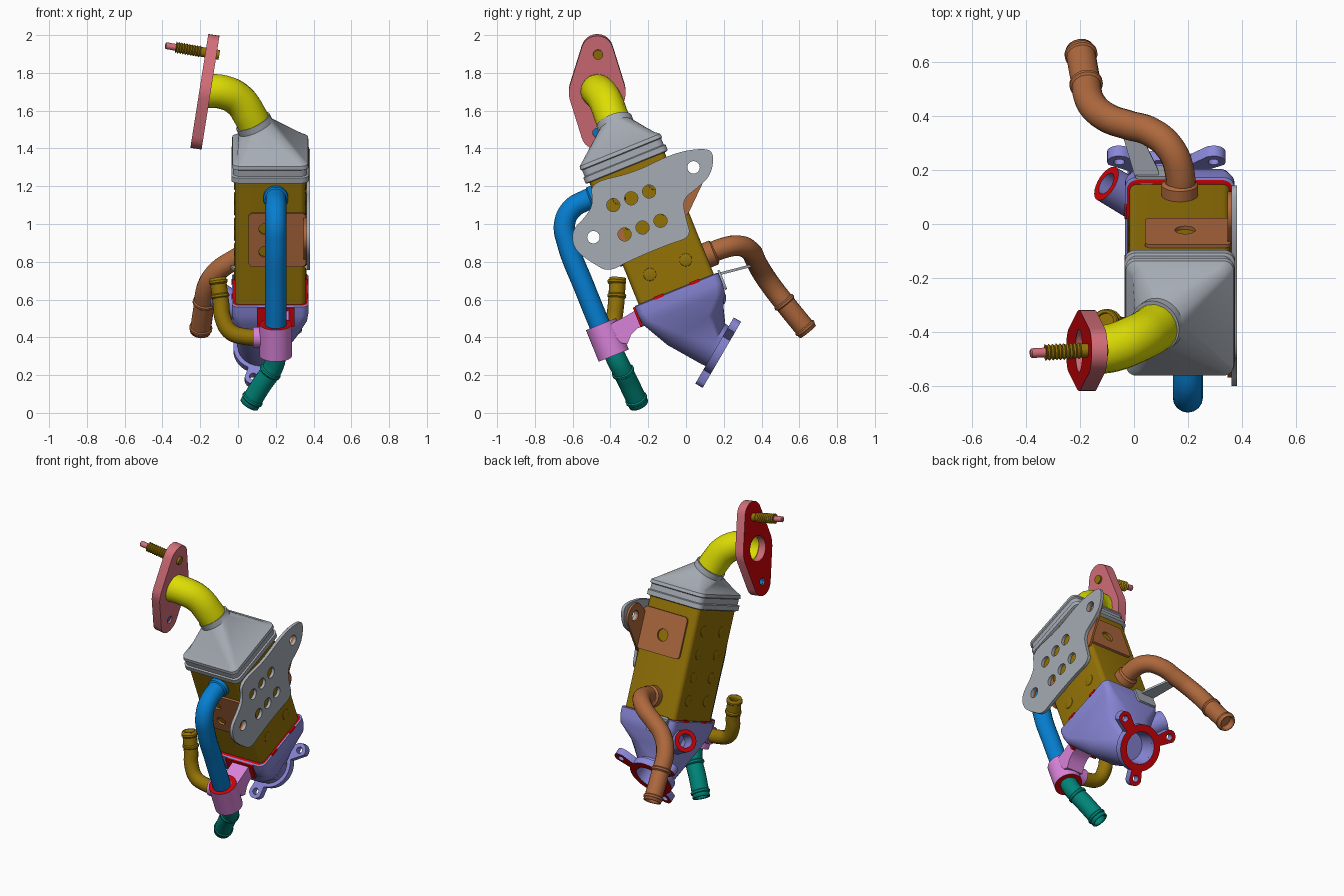
import bpy, bmesh, math
from mathutils import Vector, Matrix
from mathutils.geometry import convex_hull_2d

if "Cube" in bpy.data.objects:
    bpy.data.objects.remove(bpy.data.objects["Cube"])


def material(name, code):
    rgb = [(int(code[i:i + 2], 16) / 255) ** 2.2 for i in (0, 2, 4)] + [1]
    m = bpy.data.materials.new(name)
    m.use_nodes = True
    m.diffuse_color = rgb
    m.node_tree.nodes["Principled BSDF"].inputs["Base Color"].default_value = rgb
    return m


olive = material("olive", "92720F")
yellow = material("yellow", "DCDC0C")
gray = material("gray", "A4AAB2")
rose = material("rose", "D26E78")
red = material("red", "CC0A10")
lavender = material("lavender", "8886D6")
blue = material("blue", "0E7ED0")
teal = material("teal", "048478")
brown = material("brown", "AC683F")
orchid = material("orchid", "D882D8")


def frame(origin, z, x):
    z, x = Vector(z).normalized(), Vector(x)
    x = (x - z * x.dot(z)).normalized()
    m = Matrix((x, z.cross(x), z)).transposed().to_4x4()
    m.translation = origin
    return m


def smooth(ob):
    bpy.ops.object.select_all(action="DESELECT")
    ob.select_set(True)
    bpy.context.view_layer.objects.active = ob
    bpy.ops.object.shade_smooth_by_angle(angle=math.radians(35))


def section(m, hx, hy, r, z=0, cx=0, cy=0):
    """Rounded rectangle ring in frame m; a circle when hx = hy = r."""
    pts = []
    for k, (sx, sy) in enumerate(((1, 1), (-1, 1), (-1, -1), (1, -1))):
        for i in range(8):
            a = math.pi / 2 * (k + (i + 0.5) / 8)
            pts.append(m @ Vector((cx + sx * (hx - r) + r * math.cos(a),
                                   cy + sy * (hy - r) + r * math.sin(a), z)))
    return pts


def loft(name, rings, mat, accent=None, segs=()):
    bm = bmesh.new()
    rows = [[bm.verts.new(p) for p in ring] for ring in rings]
    n = len(rows[0])
    for k, (a, b) in enumerate(zip(rows, rows[1:])):
        for i in range(n):
            j = (i + 1) % n
            bm.faces.new((a[i], a[j], b[j], b[i])).material_index = int(k in segs)
    bm.faces.new(rows[0])
    bm.faces.new(rows[-1])
    bmesh.ops.recalc_face_normals(bm, faces=bm.faces)
    me = bpy.data.meshes.new(name)
    bm.to_mesh(me)
    bm.free()
    me.materials.append(mat)
    if accent:
        me.materials.append(accent)
    ob = bpy.data.objects.new(name, me)
    bpy.context.collection.objects.link(ob)
    smooth(ob)
    return ob


def lathe(name, p, d, profile, mat, accent=None, segs=()):
    m = frame(p, d, (0.31, 0.9, 0.2))
    return loft(name, [section(m, r, r, r, z) for z, r in profile], mat, accent, segs)


def from_curve(name, cu, mats):
    ob = bpy.data.objects.new(name, cu)
    bpy.context.collection.objects.link(ob)
    bpy.ops.object.select_all(action="DESELECT")
    ob.select_set(True)
    bpy.context.view_layer.objects.active = ob
    bpy.ops.object.convert(target="MESH")
    ob = bpy.context.view_layer.objects.active
    ob.data.materials.clear()
    for m in mats:
        ob.data.materials.append(m)
    return ob


def pipe(name, pts, r, mat):
    cu = bpy.data.curves.new(name, "CURVE")
    cu.dimensions = "3D"
    cu.bevel_depth, cu.bevel_resolution, cu.resolution_u = r, 6, 8
    sp = cu.splines.new("BEZIER")
    sp.bezier_points.add(len(pts) - 1)
    for b, p in zip(sp.bezier_points, pts):
        b.co = p
        b.handle_left_type = b.handle_right_type = "AUTO"
    ob = from_curve(name, cu, [mat])
    ob.modifiers.new("wall", "SOLIDIFY").thickness = 0.012
    smooth(ob)
    return ob


def plate(name, m, loops, depth, mat, top=None, hole_mat=None):
    """Flat plate: first loop is the outline, the others are holes."""
    cu = bpy.data.curves.new(name, "CURVE")
    cu.dimensions, cu.fill_mode, cu.extrude = "2D", "BOTH", depth / 2
    for loop in loops:
        sp = cu.splines.new("POLY")
        sp.points.add(len(loop) - 1)
        for q, p in zip(sp.points, loop):
            q.co = (p[0], p[1], 0, 1)
        sp.use_cyclic_u = True
    ob = from_curve(name, cu, [mat, top or mat])
    for f in ob.data.polygons:
        f.material_index = int(f.center.z > depth * 0.49)
    ob.matrix_world = m
    smooth(ob)
    return ob


def circle(x, y, r, n=24):
    return [(x + r * math.cos(i * math.tau / n), y + r * math.sin(i * math.tau / n)) for i in range(n)]


def hull(*circles):
    pts = [p for c in circles for p in circle(*c)]
    return [pts[i] for i in convex_hull_2d([Vector(p) for p in pts])]


def rounded(pts, steps=3):
    for _ in range(steps):
        pts = [tuple(a[k] * (1 - t) + b[k] * t for k in (0, 1))
               for a, b in zip(pts, pts[1:] + pts[:1]) for t in (0.25, 0.75)]
    return pts


# Tilted cooler body
W, U, X = Vector((0, -0.375, 0.927)), Vector((0, 0.927, 0.375)), Vector((1, 0, 0))
O = Vector((0.17, -0.05, 0.65))
B = frame(O, W, X)
loft("cooler_body", [section(B, 0.187, 0.215, 0.03, z) for z in (-0.05, 0.74)], olive)
for side in (-1, 1):
    for u in (-0.1, 0.105):
        for k in range(4):
            lathe("body_dimple", B @ Vector((side * 0.185, u, 0.13 + 0.145 * k)), X * side,
                  [(0, 0.035), (0.004, 0.033), (0.007, 0.024)], olive)

# Upper cap, tapering to the inlet pipe
neck = frame((0.085, -0.375, 1.53), (-0.42, -0.3, 0.86), X)
cap = [section(B, hx, hu, 0.04, w) for hx, hu, w in
       ((0.195, 0.225, 0.7), (0.205, 0.235, 0.705), (0.205, 0.235, 0.735), (0.196, 0.226, 0.74),
        (0.196, 0.226, 0.775), (0.203, 0.233, 0.78), (0.2, 0.23, 0.80), (0.175, 0.205, 0.82))]
loft("upper_cap", cap + [section(neck, 0.098, 0.098, 0.098, z) for z in (-0.02, 0.015)], gray)

# Inlet pipe, flange and stud
pipe("inlet_pipe", [(0.1, -0.365, 1.49), (0.065, -0.395, 1.57), (0.0, -0.43, 1.66),
                    (-0.08, -0.46, 1.698), (-0.165, -0.47, 1.705)], 0.09, yellow)
N = Vector((-0.988, 0, 0.156))
F = frame((-0.175, -0.47, 1.70), N, (0, -1, 0))
plate("inlet_flange", F, [hull((0, 0, 0.15, 48), (0, 0.22, 0.085), (0, -0.22, 0.085)),
                          circle(0, 0, 0.08), circle(0, -0.215, 0.024)], 0.06, rose, red)
lathe("flange_hole_lining", F @ Vector((0, -0.215, -0.02)), N,
      [(0, 0.024), (0.04, 0.024), (0.04, 0.021), (0, 0.021)], blue)
S, D = Vector((-0.1, -0.465, 1.895)), Vector((-0.285, -0.015, 0.05)).normalized()
threads = [(0.1 + 0.007 * i, 0.031 if i % 2 else 0.024) for i in range(20)]
lathe("stud", S, D, [(0, 0.026), (0.1, 0.026)] + threads[1:], olive)
lathe("stud_tip", S, D, [(0.23, 0.018), (0.285, 0.018), (0.29, 0.013)], rose)

# Side mounting plate
mount = [(-0.51, 1.22), (-0.28, 1.27), (-0.08, 1.37), (0.06, 1.4), (0.15, 1.39), (0.135, 1.26),
         (0.06, 1.19), (-0.02, 1.13), (0.0, 1.03), (0.03, 0.93), (-0.1, 0.89), (-0.3, 0.805),
         (-0.41, 0.745), (-0.49, 0.79), (-0.59, 0.86), (-0.61, 0.96), (-0.53, 1.04), (-0.49, 1.11)]
lug_holes = [(0.04, 1.3), (-0.49, 0.93)]
holes = [circle(y, z, 0.033) for y, z in lug_holes]
for y, z in ((-0.385, 1.1), (-0.325, 0.945)):
    holes += [circle(y + 0.095 * k, z + 0.036 * k, 0.035) for k in range(3)]
plate("mounting_plate", frame((0.372, 0, 0), X, (0, 1, 0)), [rounded(mount)] + holes, 0.02, gray)

# Brackets joining the plate to the body, with their lugs
front_face = frame(O - U * 0.221, -U, X)
back_face = frame(O + U * 0.221, U, -X)
plate("front_bracket", front_face, [hull(*[(x, y, 0.025) for x in (-0.09, 0.165) for y in (0.25, 0.505)]),
                                    circle(-0.03, 0.44, 0.03), circle(-0.03, 0.31, 0.03)], 0.014, brown)
plate("back_bracket", back_face, [hull(*[(x, y, 0.025) for x in (-0.165, 0.105) for y in (0.395, 0.61)]),
                                  circle(-0.02, 0.49, 0.038)], 0.014, brown)
lug_frame = frame((0.355, 0, 0), X, (0, 1, 0))
plate("back_lug", lug_frame, [hull((0.04, 1.3, 0.08), (-0.06, 1.22, 0.05), (-0.02, 1.08, 0.04)),
                              holes[0]], 0.014, brown)
plate("front_lug", lug_frame, [hull((-0.49, 0.93, 0.08), (-0.39, 1.0, 0.05), (-0.35, 0.85, 0.04)),
                               holes[1]], 0.014, brown)

# Lower housing: red-topped collar, funnel and hollow outlet
V = Vector((0, 0.86, -0.5))
P = Vector((0.12, 0.18, 0.345))
out = frame(P, -V, X)
mid = frame((0.15, 0.05, 0.46), (0, -0.56, 0.83), X)
loft("lower_housing", [section(B, 0.18, 0.21, 0.03, 0.005), section(B, 0.197, 0.232, 0.04, 0.005),
                       section(B, 0.203, 0.24, 0.04, 0.0), section(B, 0.203, 0.24, 0.04, -0.05),
                       section(B, 0.195, 0.235, 0.05, -0.10), section(mid, 0.165, 0.18, 0.11),
                       section(out, 0.125, 0.125, 0.125, 0.04), section(out, 0.12, 0.12, 0.12),
                       section(out, 0.1, 0.1, 0.1), section(out, 0.09, 0.09, 0.09, 0.09)],
     lavender, red, (0,))
for side in (-1, 1):
    for u in (-0.1, 0.105):
        tab = frame(B @ Vector((side * 0.2, u, 0.003)), X * side, (0, 0.927, 0.375))
        plate("collar_tab", tab, [hull((-0.022, 0, 0.008), (0.022, 0, 0.008))], 0.009, red)
plate("collar_front_pad", frame(O - U * 0.243, -U, X),
      [hull(*[(x, y, 0.01) for x in (-0.06, 0.12) for y in (-0.1, -0.01)])], 0.014, red)

# Outlet flange with three bolt lugs
lobes = [(-0.175, 0.13), (0.175, 0.13), (0.04, -0.185)]
outline = []
for i in range(120):
    a = math.tau * i / 120
    r = 0.145
    for x, y in lobes:
        s = x * math.sin(a) - y * math.cos(a)
        c = x * math.cos(a) + y * math.sin(a)
        if abs(s) < 0.045 and c > 0:
            r = max(r, c + math.sqrt(0.045 ** 2 - s * s))
    outline.append((r * math.cos(a), r * math.sin(a)))
plate("outlet_flange", frame(P + V * 0.005, V, -X),
      [outline, circle(0, 0, 0.1, 40)] + [circle(x, y, 0.02) for x, y in lobes], 0.045, lavender, red)

# Side stub on the housing
lathe("side_stub", (0.05, 0.06, 0.53), (-0.76, 0.45, 0.46),
      [(0, 0.072), (0.2, 0.07), (0.2, 0.043), (0.08, 0.043)], lavender, red, (1,))

# Front coolant pipe, clamp and lower hose end
pipe("front_pipe", [(0.2, -0.45, 1.155), (0.2, -0.53, 1.125), (0.2, -0.605, 1.08), (0.2, -0.643, 1.0),
                    (0.2, -0.628, 0.9), (0.2, -0.54, 0.67), (0.2, -0.43, 0.4)], 0.056, blue)
lathe("front_pipe_collar", (0.2, -0.46, 1.15), -U, [(0, 0.066), (0.045, 0.066), (0.055, 0.056)], blue)
lathe("clamp", (0.2, -0.45, 0.47), -W,
      [(0, 0.055), (0, 0.086), (0.18, 0.086), (0.18, 0.05)], orchid, red, (0, 2))
arm = [(-0.42, 0.46), (-0.34, 0.5), (-0.24, 0.56), (-0.19, 0.47), (-0.28, 0.44), (-0.32, 0.34)]
plate("clamp_arm", frame((0.21, 0, 0), X, (0, 1, 0)), [rounded(arm, 1)], 0.12, orchid)
T = Vector((-0.13, 0.085, -0.19)).normalized()
pipe("lower_hose_end", [(0.2, -0.4, 0.36), (0.2, -0.375, 0.3), (0.185, -0.345, 0.24),
                        (0.125, -0.3, 0.15), (0.06, -0.25, 0.045)], 0.054, teal)
bead = [(-0.014, 0.053), (-0.006, 0.062), (0.006, 0.062), (0.014, 0.053)]
bead += [(0.014, 0.045), (-0.014, 0.045), (-0.014, 0.053)]


def add_bead(name, p, d, scale, mat):
    lathe(name, p, d, [(z, r * scale) for z, r in bead], mat)


add_bead("lower_hose_bead", (0.17, -0.333, 0.217), T, 0.98, teal)
add_bead("lower_hose_tip_bead", (0.077, -0.263, 0.072), T, 0.96, teal)

# Small hose end rising beside the clamp
pipe("small_hose_end", [(0.14, -0.395, 0.4), (0.03, -0.395, 0.405), (-0.04, -0.39, 0.43),
                        (-0.08, -0.38, 0.5), (-0.09, -0.37, 0.58), (-0.108, -0.362, 0.715)], 0.044, olive)
lathe("small_hose_boss", (0.16, -0.395, 0.4), (-1, 0, 0), [(0, 0.055), (0.08, 0.055)], orchid)
for z in (0.62, 0.695):
    add_bead("small_hose_bead", (-0.095 - (z - 0.62) * 0.13, -0.366, z), (-0.13, 0.05, 1), 0.8, olive)

# Rear coolant pipe and its support strap
pipe("rear_pipe", [(0.17, 0.09, 0.825), (0.17, 0.19, 0.87), (0.135, 0.28, 0.885), (0.06, 0.343, 0.855),
                   (-0.02, 0.367, 0.81), (-0.1, 0.395, 0.757), (-0.16, 0.45, 0.675),
                   (-0.18, 0.535, 0.565), (-0.2, 0.645, 0.43)], 0.055, brown)
lathe("rear_pipe_collar", (0.17, 0.1, 0.83), U, [(0, 0.068), (0.05, 0.068), (0.06, 0.056)], brown)
R = (-0.15, 0.8, -1)
add_bead("rear_pipe_bead", (-0.178, 0.52, 0.585), R, 1, brown)
add_bead("rear_pipe_tip_bead", (-0.197, 0.63, 0.449), R, 0.98, brown)
strap = frame((0.015, 0.27, 0.76), (0, -0.25, 0.97), (-0.35, 0.9, 0.25))
plate("support_strap", strap, [hull((-0.09, 0, 0.045), (0.1, 0, 0.03))], 0.014, gray)
plate("strap_foot", frame(O + U * 0.245, U, -X),
      [hull(*[(x, y, 0.015) for x in (0.04, 0.15) for y in (-0.08, 0.0)])], 0.012, gray)
